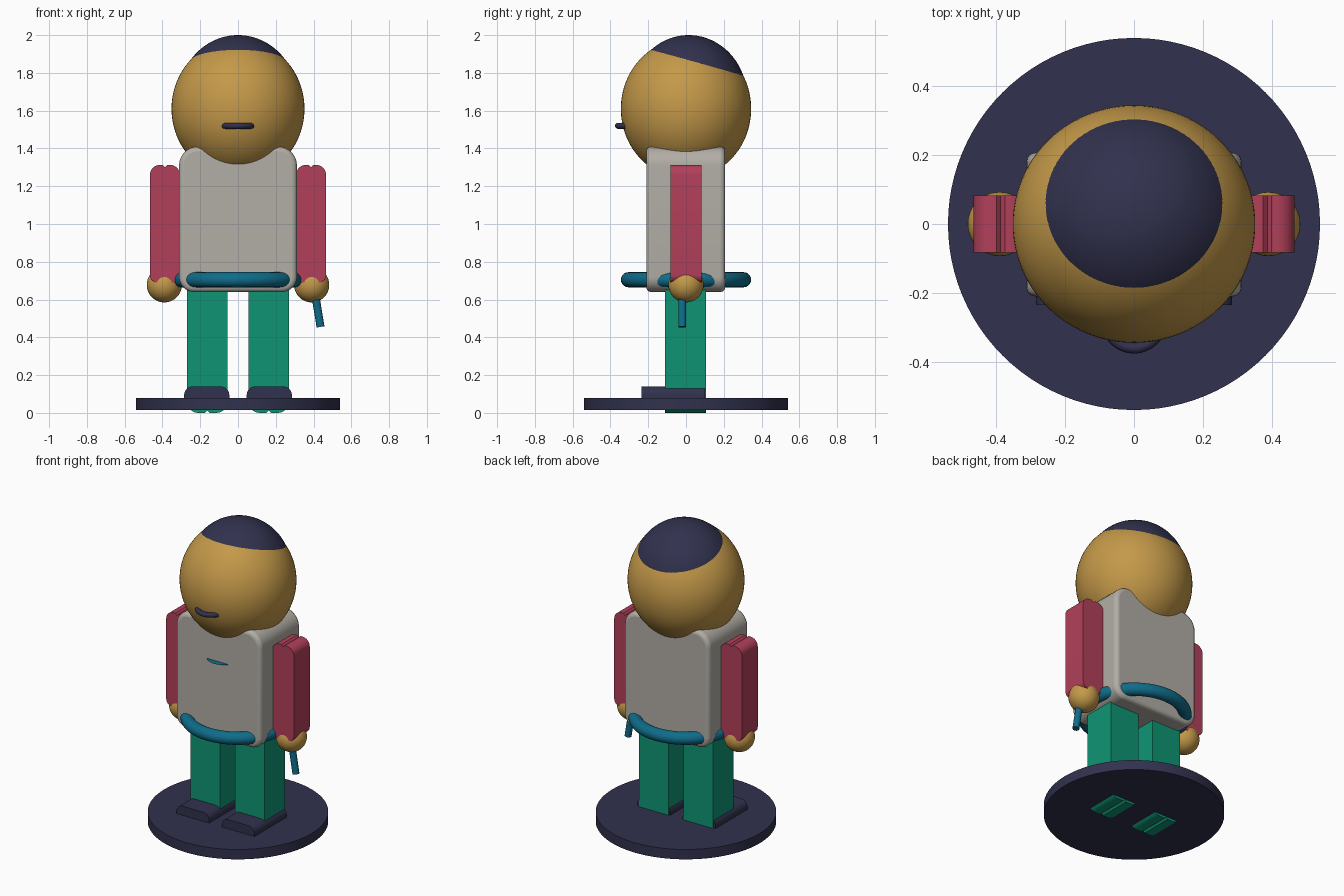
import bpy
import bmesh
from math import cos, sin, pi, radians
from mathutils import Vector

cube = bpy.data.objects.get("Cube")
if cube:
    bpy.data.objects.remove(cube, do_unlink=True)


def material(name, rgb):
    linear = [((c / 255 + 0.055) / 1.055) ** 2.4 for c in rgb] + [1.0]
    mat = bpy.data.materials.new(name)
    mat.use_nodes = True
    mat.diffuse_color = linear
    mat.node_tree.nodes["Principled BSDF"].inputs["Base Color"].default_value = linear
    return mat


GOLD = material("gold skin", (196, 153, 73))
NAVY = material("dark navy", (49, 49, 78))
GREY = material("warm grey", (178, 174, 166))
RED = material("raspberry red", (178, 64, 90))
GREEN = material("green", (15, 149, 116))
TEAL = material("teal", (15, 108, 138))


def finish(obj, name, mat, angle=35):
    obj.name = obj.data.name = name
    obj.data.materials.append(mat)
    bpy.ops.object.select_all(action="DESELECT")
    obj.select_set(True)
    bpy.context.view_layer.objects.active = obj
    bpy.ops.object.shade_smooth_by_angle(angle=radians(angle))
    return obj


def ellipsoid(name, mat, centre, radii, detail=64):
    bpy.ops.mesh.primitive_uv_sphere_add(segments=detail, ring_count=detail // 2, location=centre)
    obj = bpy.context.object
    obj.scale = radii
    return finish(obj, name, mat)


def torus(name, mat, centre, major, minor):
    bpy.ops.mesh.primitive_torus_add(location=centre, major_radius=major, minor_radius=minor,
                                     major_segments=64, minor_segments=20)
    return finish(bpy.context.object, name, mat)


def cylinder(name, mat, start, end, radius, sides):
    start, end = Vector(start), Vector(end)
    axis = end - start
    bpy.ops.mesh.primitive_cylinder_add(vertices=sides, radius=radius, depth=axis.length,
                                        location=(start + end) / 2)
    obj = bpy.context.object
    obj.rotation_euler = axis.to_track_quat("Z", "Y").to_euler()
    return finish(obj, name, mat)


def block(name, mat, xs, ys, zs, top, bottom, notch=0):
    """Front outline with rounded corners, extruded in depth; notch dents the middle of both ends."""
    (x0, x1), (y0, y1), (z0, z1) = xs, ys, zs
    corners = [(x1, z1, -1, -1, top), (x0, z1, 1, -1, top),
               (x0, z0, 1, 1, bottom), (x1, z0, -1, 1, bottom)]
    outline = []
    for i, (x, z, dx, dz, r) in enumerate(corners):
        steps = 8 if r else 0
        for k in range(steps + 1):
            a = (i + k / max(steps, 1)) * pi / 2
            outline.append((x + dx * r + r * cos(a), z + dz * r + r * sin(a)))
        if notch and i in (0, 2):
            mid = (x0 + x1) / 2
            lip = notch * (1 if i == 0 else -1)
            outline += [(mid + lip, z), (mid, z + dz * notch), (mid - lip, z)]
    bm = bmesh.new()
    face = bm.faces.new([bm.verts.new((x, y0, z)) for x, z in outline])
    result = bmesh.ops.extrude_face_region(bm, geom=[face])
    moved = [v for v in result["geom"] if isinstance(v, bmesh.types.BMVert)]
    bmesh.ops.translate(bm, verts=moved, vec=(0, y1 - y0, 0))
    bmesh.ops.recalc_face_normals(bm, faces=bm.faces)
    mesh = bpy.data.meshes.new(name)
    bm.to_mesh(mesh)
    bm.free()
    obj = bpy.data.objects.new(name, mesh)
    bpy.context.collection.objects.link(obj)
    return finish(obj, name, mat)


# Round stand
cylinder("stand", NAVY, (0, 0, 0.015), (0, 0, 0.08), 0.54, 96)

# Head, hair cap and mouth
ellipsoid("head", GOLD, (0, 0, 1.61), (0.352, 0.345, 0.37), 96)
ellipsoid("hair", NAVY, (0, 0.014, 1.667), (0.316, 0.31, 0.333), 96)
torus("mouth", NAVY, (0, -0.28, 1.52), 0.08, 0.016)

# Torso with softened front and back edges
torso = block("torso", GREY, (-0.312, 0.312), (-0.21, 0.207), (0.64, 1.41), 0.1, 0.08)
bevel = torso.modifiers.new("soft edges", "BEVEL")
bevel.width = 0.025
bevel.segments = 4
bevel.limit_method = "ANGLE"
bevel.angle_limit = radians(60)

# Belt ring and the flat disc peeking out of the chest
torus("belt", TEAL, (0, 0, 0.705), 0.305, 0.04)
bpy.ops.mesh.primitive_circle_add(vertices=48, radius=0.1, fill_type="NGON", location=(0, -0.15, 1.15))
finish(bpy.context.object, "chest_disc", TEAL)

# Limbs on both sides
for side, s in (("left", 1), ("right", -1)):
    def span(a, b):
        return tuple(sorted((s * a, s * b)))
    block(side + "_arm", RED, span(0.308, 0.466), (-0.083, 0.083), (0.69, 1.313), 0.052, 0.04, 0.012)
    ellipsoid(side + "_hand", GOLD, (s * 0.39, 0, 0.678), (0.093, 0.093, 0.093), 48)
    block(side + "_leg", GREEN, span(0.055, 0.27), (-0.11, 0.106), (0, 0.72), 0, 0.06, 0.012)
    block(side + "_shoe", NAVY, span(0.046, 0.285), (-0.235, 0.1), (0.025, 0.14), 0.045, 0)

# Short rod held in the left hand
cylinder("rod", TEAL, (0.40, -0.02, 0.68), (0.437, -0.02, 0.455), 0.021, 24)
